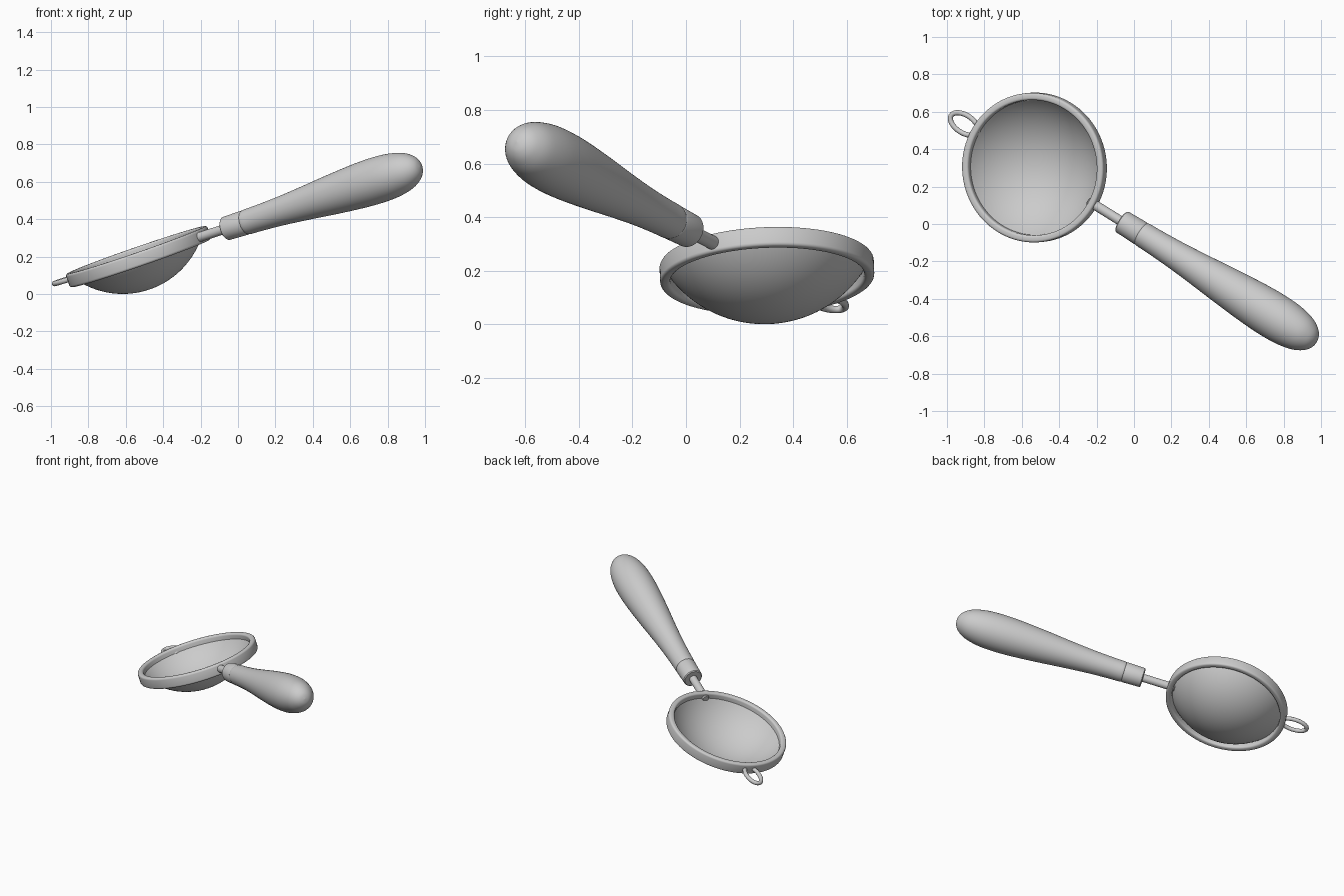
import bpy, bmesh, math
from mathutils import Vector, Matrix

if "Cube" in bpy.data.objects:
    bpy.data.objects.remove(bpy.data.objects["Cube"])

# Tilted frame shared by all parts: U runs along the handle, N is the rim normal
C = Vector((-0.532, 0.302, 0.2))
N = Vector((-0.345, -0.04, 1)).normalized()
U = Vector((0.85, -0.527, 0.2722)).normalized()
V = N.cross(U).normalized()
U = V.cross(N)
RIM = Matrix((U, V, N)).transposed().to_4x4()
RIM.translation = C
AXIS = RIM @ Matrix.Rotation(math.pi / 2, 4, 'Y')   # local z along the handle


def finish(name, bm, matrix, angle=40):
    bmesh.ops.remove_doubles(bm, verts=bm.verts, dist=1e-5)
    bmesh.ops.recalc_face_normals(bm, faces=bm.faces)
    me = bpy.data.meshes.new(name)
    bm.to_mesh(me)
    bm.free()
    ob = bpy.data.objects.new(name, me)
    bpy.context.collection.objects.link(ob)
    ob.matrix_world = matrix
    bpy.ops.object.select_all(action='DESELECT')
    ob.select_set(True)
    bpy.context.view_layer.objects.active = ob
    bpy.ops.object.shade_smooth_by_angle(angle=math.radians(angle))
    return ob


def lathe(name, profile, matrix, closed=False, segs=64):
    """Spin (radius, height) points around local z."""
    bm = bmesh.new()
    vs = [bm.verts.new((r, 0, z)) for r, z in profile]
    pairs = list(zip(vs, vs[1:])) + ([(vs[-1], vs[0])] if closed else [])
    edges = [bm.edges.new(p) for p in pairs]
    bmesh.ops.spin(bm, geom=vs + edges, cent=(0, 0, 0), axis=(0, 0, 1),
                   angle=2 * math.pi, steps=segs, use_merge=True)
    return finish(name, bm, matrix)


def smooth(points, n=5):
    """Catmull-Rom interpolation of a profile."""
    p = [Vector(q) for q in points]
    p = [2 * p[0] - p[1]] + p + [p[-1] + Vector((p[-2] - p[-1]).to_tuple()) * Vector((1, 0)).x]
    out = []
    for a, b, c, d in zip(p, p[1:], p[2:], p[3:]):
        for i in range(n):
            t = i / n
            out.append(0.5 * (2 * b + (c - a) * t + (2 * a - 5 * b + 4 * c - d) * t * t
                              + (3 * b - a - 3 * c + d) * t ** 3))
    return [(max(q.x, 0), q.y) for q in out] + [tuple(points[-1])]


# Rim band: rounded rectangle section
half_w, half_h, rad = 0.019, 0.038, 0.013
section = []
for k, (sx, sz) in enumerate([(1, 1), (-1, 1), (-1, -1), (1, -1)]):
    for i in range(5):
        a = math.pi / 2 * (k + i / 4)
        section.append((0.381 + sx * (half_w - rad) + rad * math.cos(a),
                        sz * (half_h - rad) + rad * math.sin(a)))
lathe("rim", section, RIM, closed=True, segs=96)

# Strainer bowl: thin spherical cap hanging from the middle of the rim
R, H = 0.445, 0.26
top = math.acos(H / R)
lathe("bowl", [(R * math.sin(top * i / 20), H - R * math.cos(top * i / 20))
               for i in range(21)], RIM, segs=96)

# Rod joining rim and handle
lathe("rod", [(0, 0.352), (0.02, 0.352), (0.026, 0.358), (0.026, 0.62), (0, 0.62)],
      AXIS, segs=32)

# Ferrule
lathe("ferrule", [(0, 0.568), (0.058, 0.568), (0.064, 0.574), (0.067, 0.69),
                  (0.064, 0.698), (0, 0.698)], AXIS)

# Handle grip, swelling towards a round end
grip = [(0.062, 0.695), (0.068, 0.71), (0.07, 0.78), (0.077, 0.92), (0.09, 1.08),
        (0.107, 1.26), (0.12, 1.43), (0.124, 1.55), (0.119, 1.655), (0.1, 1.745),
        (0.07, 1.80), (0.036, 1.828), (0, 1.836)]
lathe("handle", [(0, 0.695)] + smooth(grip), AXIS)

# Oval hanging loop opposite the handle
bm = bmesh.new()
n, m, tube = 48, 12, 0.014
rings = []
for i in range(n):
    a = 2 * math.pi * i / n
    p = Vector((-0.458 + 0.086 * math.cos(a), 0.048 * math.sin(a), 0))
    out = Vector((0.048 * math.cos(a), 0.086 * math.sin(a), 0)).normalized()
    rings.append([bm.verts.new(p + tube * (out * math.cos(b) + Vector((0, 0, math.sin(b)))))
                  for b in (2 * math.pi * j / m for j in range(m))])
for i in range(n):
    for j in range(m):
        r0, r1, k = rings[i], rings[(i + 1) % n], (j + 1) % m
        bm.faces.new((r0[j], r1[j], r1[k], r0[k]))
finish("hanging_loop", bm, RIM)
